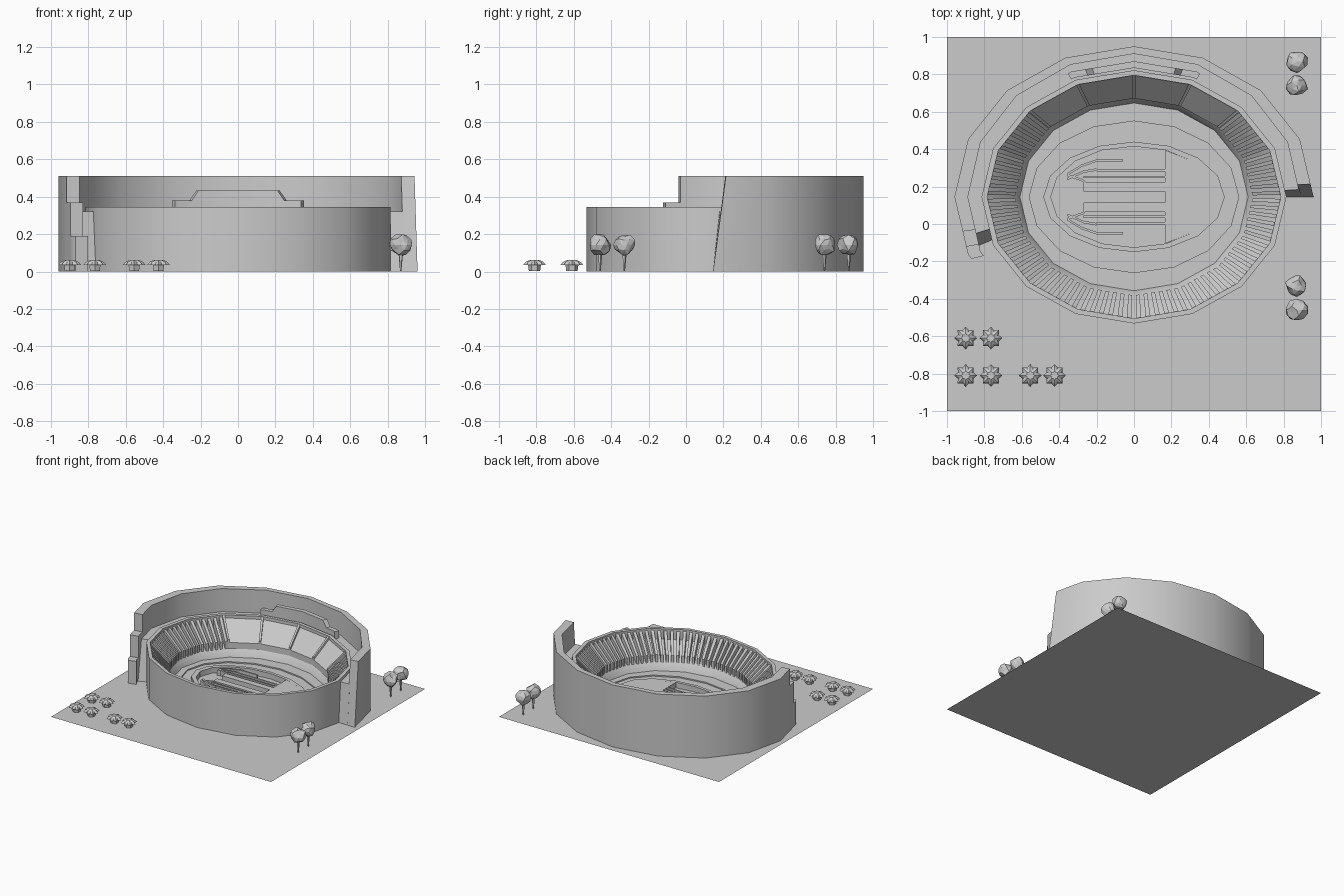
import bpy, bmesh, math, random
from mathutils import Matrix, Vector

random.seed(4)
if "Cube" in bpy.data.objects:
    bpy.data.objects.remove(bpy.data.objects["Cube"], do_unlink=True)

SEG = 22.5                      # sixteen-sided ovals
CY = 0.145                      # centre of the oval in y


def material(name, value):
    m = bpy.data.materials.new(name)
    m.use_nodes = True
    col = (value, value, value, 1)
    m.diffuse_color = col
    m.node_tree.nodes["Principled BSDF"].inputs["Base Color"].default_value = col
    return m


STONE = material("plain grey", 0.6)


def finish(name, bm, smooth=True):
    bmesh.ops.recalc_face_normals(bm, faces=bm.faces)
    me = bpy.data.meshes.new(name)
    bm.to_mesh(me)
    bm.free()
    ob = bpy.data.objects.new(name, me)
    bpy.context.collection.objects.link(ob)
    me.materials.append(STONE)
    if smooth:
        bpy.ops.object.select_all(action='DESELECT')
        ob.select_set(True)
        bpy.context.view_layer.objects.active = ob
        bpy.ops.object.shade_smooth_by_angle(angle=math.radians(30))
    return ob


def oval(a, r, z):
    """Point on the sixteen-sided oval with radii r at angle a."""
    k = math.floor(a / SEG + 1e-6)
    ends = [Vector((r[0] * math.cos(math.radians(b)),
                    CY + r[1] * math.sin(math.radians(b)), z))
            for b in (k * SEG, (k + 1) * SEG)]
    return ends[0].lerp(ends[1], a / SEG - k)


def loft(bm, rows, closed=False):
    """Skin a list of equal closed loops, with end caps when open."""
    vs = [[bm.verts.new(p) for p in row] for row in rows]
    n = len(vs[0])
    for i in range(len(vs) - (not closed)):
        a, b = vs[i], vs[(i + 1) % len(vs)]
        for j in range(n):
            bm.faces.new((a[j], a[(j + 1) % n], b[(j + 1) % n], b[j]))
    if not closed:
        bm.faces.new(vs[0])
        bm.faces.new(vs[-1])


def arc_wall(name, inner, outer, z0, z1, a0, a1, tilt0=0, tilt1=0):
    """Curved wall whose ends may lean along the curve."""
    mids = [k * SEG for k in range(-2, 20) if a0 + tilt0 + 0.5 < k * SEG < a1 + tilt1 - 0.5]
    rows = []
    for low, high in [(a0, a0 + tilt0)] + [(m, m) for m in mids] + [(a1, a1 + tilt1)]:
        rows.append([oval(low, inner, z0), oval(low, outer, z0),
                     oval(high, outer, z1), oval(high, inner, z1)])
    bm = bmesh.new()
    loft(bm, rows)
    return finish(name, bm)


def prism(bm, points, z0, z1):
    loft(bm, [[(x, y, z) for x, y in points] for z in (z0, z1)])


# Ground
bm = bmesh.new()
bmesh.ops.create_grid(bm, x_segments=1, y_segments=1, size=1)
finish("ground", bm, False)

# Bowl: outer wall, rim, seating slope, inner walk and arena kerb
RIM_OUT, RIM_IN = (0.815, 0.677), (0.785, 0.65)
SEAT, WALK, STEP = (0.635, 0.527), (0.61, 0.502), (0.56, 0.405)
KERB, PIT = (0.485, 0.295), (0.445, 0.27)
FLOOR = 0.085
profile = [(RIM_OUT, 0.001), (RIM_OUT, 0.345), (RIM_IN, 0.345), (RIM_IN, 0.26),
           (SEAT, 0.13), (WALK, 0.07), (STEP, 0.07), (STEP, 0.06),
           (KERB, 0.06), (KERB, FLOOR), (PIT, FLOOR), (PIT, 0.001)]
bm = bmesh.new()
loft(bm, [[oval(k * SEG, r, z) for r, z in profile] for k in range(16)], closed=True)
finish("bowl", bm)


def slope_piece(bm, a0, a1, lift):
    """Slab lying on the seating slope between two angles."""
    loft(bm, [[oval(a, RIM_IN, 0.24), oval(a, RIM_IN, 0.33 + lift),
               oval(a, SEAT, 0.19 + lift), oval(a, SEAT, 0.07)] for a in (a0, a1)])


# Radial ribs around the front and sides, smooth panels at the back
bm = bmesh.new()
pitch = SEG / 6
for i in range(72):
    a = 135 + i * pitch
    slope_piece(bm, a + 0.25 * pitch, a + 0.75 * pitch, 0)
finish("seating_ribs", bm, False)
bm = bmesh.new()
for k in range(2, 6):
    slope_piece(bm, k * SEG, (k + 1) * SEG, -0.01)
finish("back_seating_panels", bm, False)
bm = bmesh.new()
for k in range(2, 7):
    slope_piece(bm, k * SEG - 0.7, k * SEG, 0.012)
    slope_piece(bm, k * SEG, k * SEG + 0.7, 0.012)
finish("panel_dividers", bm, False)

# Middle gallery and broken outer wall
arc_wall("middle_gallery", RIM_OUT, (0.895, 0.77), 0.001, 0.32, 0, 200, 3, -5)
OUT_IN, OUT = (0.888, 0.765), (0.96, 0.805)
arc_wall("outer_wall", OUT_IN, OUT, 0.001, 0.51, 0, 193.5, 5, 0)
arc_wall("outer_wall_middle_step", OUT_IN, OUT, 0.001, 0.368, 193.5, 199.5)
arc_wall("outer_wall_low_step", OUT_IN, OUT, 0.001, 0.19, 199.5, 204.5)

# Ruined block on the gallery at the back
BLK_IN, BLK_OUT = (0.83, 0.69), (0.875, 0.725)
arc_wall("back_block_low", BLK_IN, BLK_OUT, 0.31, 0.38, 66, 114)
arc_wall("back_block_high", BLK_IN, BLK_OUT, 0.38, 0.432, 72.5, 107.5, 2.5, -2.5)

# Arena: rebuilt floor on one side, sunken passages on the other
EDGE = 0.165
bm = bmesh.new()
prism(bm, [oval(a, PIT, 0).xy for a in (-68.2, -45, -22.5, 0, 22.5, 45, 68.2)], 0.002, FLOOR)
finish("arena_floor", bm, False)
bm = bmesh.new()
prism(bm, [oval(k * SEG, PIT, 0).xy for k in range(16)], 0.002, 0.04)
finish("pit_floor", bm, False)
bm = bmesh.new()
for side in (1, -1):
    for start, near, far in ((-0.27, 0.03, 0.08), (-0.27, 0.1, 0.112), (-0.2, 0.135, 0.148)):
        prism(bm, [(x, CY + side * y) for x, y in
                   ((start, near), (EDGE, near), (EDGE, far), (start, far))], 0.03, FLOOR)
    # Curved passage walls, swept as mitred strips
    for path in (((-0.355, 0.115), (-0.28, 0.16), (-0.2, 0.188), (-0.06, 0.188)),
                 ((-0.355, 0.11), (-0.27, 0.08), (-0.25, 0.055))):
        rows = [[(x, CY + side * (y + w), z) for w, z in
                 ((0, 0.03), (0.013, 0.03), (0.013, FLOOR), (0, FLOOR))] for x, y in path]
        loft(bm, rows)
    loft(bm, [[(x, CY + side * (y + w), z) for w, z in
               ((0, 0.03), (0.013, 0.03), (0.013, FLOOR), (0, FLOOR))]
              for x, y in ((-0.355, 0.09), (-0.27, 0.128), (-0.2, 0.14))])
finish("pit_walls", bm, False)


# Trees: tapered trunk with a lumpy crown
def tree(name, x, y):
    bm = bmesh.new()
    bmesh.ops.create_cone(bm, cap_ends=True, segments=5, radius1=0.004, radius2=0.012,
                          depth=0.09, matrix=Matrix.Translation((x, y, 0.047)))
    crown = bmesh.ops.create_icosphere(bm, subdivisions=2, radius=0.06,
                                       matrix=Matrix.Translation((x, y, 0.143)))
    centre = Vector((x, y, 0.143))
    for v in crown["verts"]:
        v.co = centre + (v.co - centre) * random.uniform(0.82, 1.08)
    finish(name, bm, False)


for i, (x, y) in enumerate(((0.87, 0.87), (0.87, 0.74), (0.87, -0.33), (0.87, -0.46))):
    tree(f"tree_{i + 1}", x, y)


# Bushes: short stem under a spiky, star-shaped cap
def bush(name, x, y):
    bm = bmesh.new()
    bmesh.ops.create_cone(bm, cap_ends=True, segments=6, radius1=0.03, radius2=0.035,
                          depth=0.036, matrix=Matrix.Translation((x, y, 0.02)))
    rows = []
    for size, z in ((1, 0.035), (0.8, 0.05), (0.4, 0.062)):
        rows.append([(x + size * r * math.cos(t), y + size * r * math.sin(t), z)
                     for t, r in ((k * math.pi / 8, 0.045 if k % 2 else 0.061)
                                  for k in range(16))])
    loft(bm, rows)
    finish(name, bm, False)


spots = [(-0.9, -0.61), (-0.765, -0.61), (-0.9, -0.81), (-0.765, -0.81),
         (-0.555, -0.81), (-0.425, -0.81)]
for i, (x, y) in enumerate(spots):
    bush(f"bush_{i + 1}", x, y)
